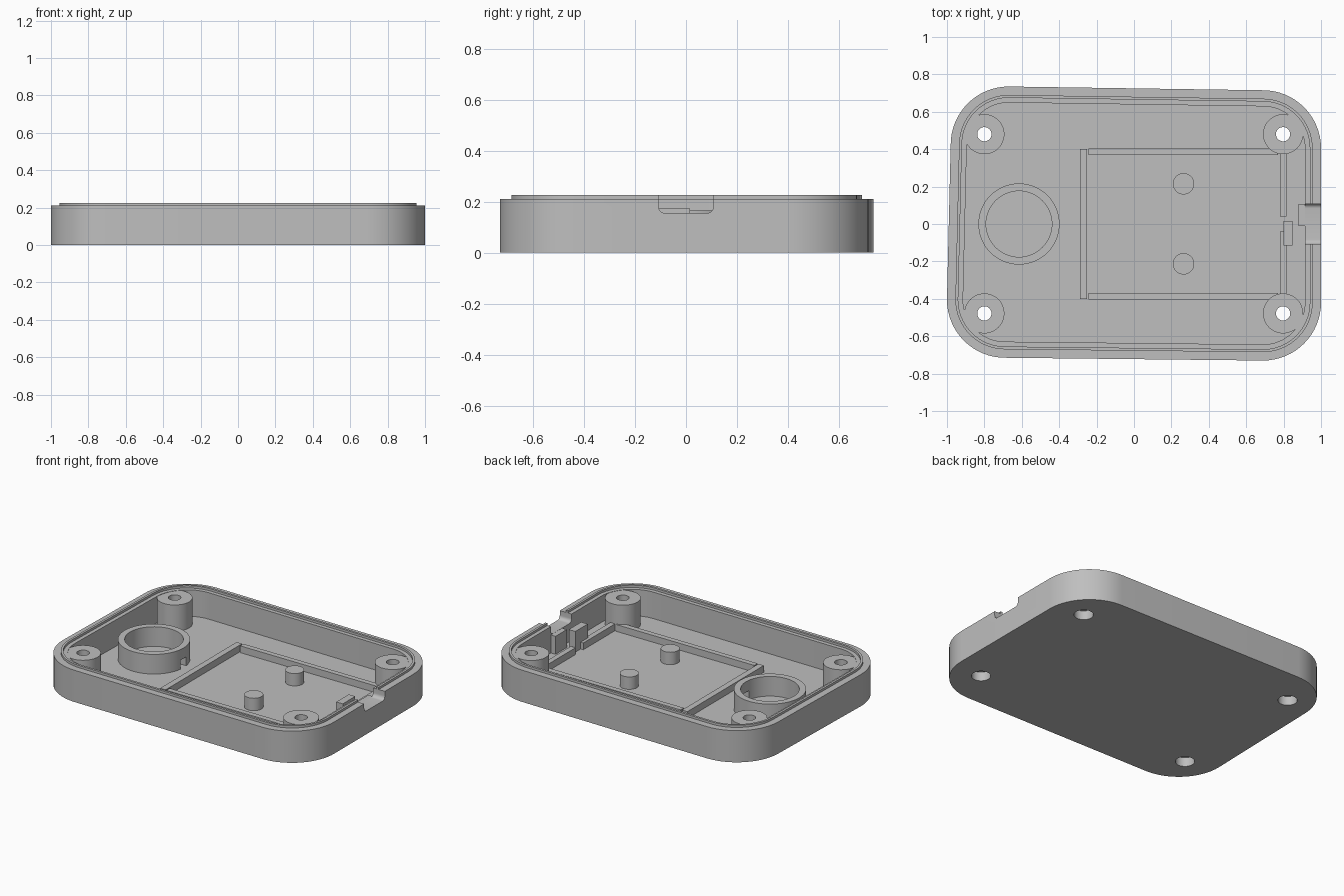
import bpy, bmesh
from math import pi, cos, sin

cube = bpy.data.objects.get("Cube")
if cube:
    bpy.data.objects.remove(cube, do_unlink=True)

grey = bpy.data.materials.new("matte grey")
grey.use_nodes = True
colour = (0.52, 0.52, 0.52, 1)
grey.diffuse_color = colour
grey.node_tree.nodes["Principled BSDF"].inputs["Base Color"].default_value = colour


def loft(name, rings, closed=False):
    """Join rings of points into one solid; cap the ends unless it closes on itself."""
    bm = bmesh.new()
    loops = [[bm.verts.new(p) for p in ring] for ring in rings]
    pairs = list(zip(loops, loops[1:]))
    if closed:
        pairs.append((loops[-1], loops[0]))
    for a, b in pairs:
        n = len(a)
        for i in range(n):
            j = (i + 1) % n
            bm.faces.new((a[i], a[j], b[j], b[i]))
    if not closed:
        bm.faces.new(loops[0])
        bm.faces.new(loops[-1])
    bmesh.ops.recalc_face_normals(bm, faces=bm.faces)
    mesh = bpy.data.meshes.new(name)
    bm.to_mesh(mesh)
    bm.free()
    ob = bpy.data.objects.new(name, mesh)
    bpy.context.collection.objects.link(ob)
    mesh.materials.append(grey)
    return ob


def circle(x, y, z, r, n=48):
    return [(x + r * cos(2 * pi * i / n), y + r * sin(2 * pi * i / n), z)
            for i in range(n)]


def cylinder(name, x, y, r, z0, z1):
    return loft(name, [circle(x, y, z0, r), circle(x, y, z1, r)])


def box(name, x0, x1, y0, y1, z0, z1):
    base = [(x0, y0), (x1, y0), (x1, y1), (x0, y1)]
    return loft(name, [[(x, y, z) for x, y in base] for z in (z0, z1)])


def cut(ob, cutter):
    mod = ob.modifiers.new("cut", 'BOOLEAN')
    mod.operation = 'DIFFERENCE'
    mod.solver = 'EXACT'
    mod.object = cutter
    bpy.context.view_layer.objects.active = ob
    bpy.ops.object.modifier_apply(modifier=mod.name)


# Slightly skewed outline with round corners
CORNERS = [(0.69, 0.405), (-0.67, 0.425), (-0.69, -0.405), (0.69, -0.42)]
RADIUS, STEPS = 0.31, 16


def outline(inset, z):
    pts = []
    for k, (x, y) in enumerate(CORNERS):
        for i in range(STEPS + 1):
            a = pi / 2 * (k + i / STEPS)
            r = RADIUS - inset
            pts.append((x + r * cos(a), y + r * sin(a), z))
    return pts


FLOOR, RIM, LIP = 0.035, 0.21, 0.225

# Tray with raised sealing lip
tray = loft("tray", [outline(i, z) for i, z in (
    (0, 0), (0, RIM), (0.045, RIM), (0.045, LIP),
    (0.06, LIP), (0.06, RIM), (0.086, RIM), (0.086, FLOOR))])

# Cable opening with rounded lower corners
lo, hi, r = 0.155, 0.3, 0.025
profile = [(-0.108, hi)]
for side, start in ((-1, pi), (1, 1.5 * pi)):
    for i in range(7):
        a = start + pi / 2 * i / 6
        profile.append((side * (0.108 - r) + r * cos(a), lo + r + r * sin(a)))
profile.append((0.108, hi))
opening = loft("opening_cutter", [[(x, y, z) for y, z in profile] for x in (0.88, 1.1)])
cut(tray, opening)
helpers = [opening]
smooth = [tray]

# Screw bosses with through holes and counterbores
for x, side in ((-0.8, "right"), (0.797, "left")):
    for y, end in ((-0.478, "front"), (0.48, "back")):
        boss = cylinder(f"boss_{end}_{side}", x, y, 0.107, 0.02, RIM - 0.002)
        smooth.append(boss)
        hole = loft("hole_cutter", [circle(x, y, z, q) for z, q in (
            (-0.1, 0.058), (0.06, 0.058), (0.06, 0.038), (0.4, 0.038))])
        cut(tray, hole)
        cut(boss, hole)
        helpers.append(hole)

# Round holder with a wire slot at its foot
RX, RO, RI, RT = -0.615, 0.217, 0.176, 0.165
holder = loft("round_holder", [circle(RX, 0, z, q, 64) for q, z in (
    (RO, 0.03), (RO, RT), (RI, RT), (RI, 0.03))], closed=True)
slot = box("slot_cutter", -0.5, -0.35, -0.03, 0.03, 0, 0.095)
cut(holder, slot)
helpers.append(slot)
smooth.append(holder)

# Support pegs
for y, end in ((-0.213, "front"), (0.215, "back")):
    smooth.append(cylinder(f"peg_{end}", 0.265, y, 0.057, 0.02, 0.117))

# Low frame around the board
FT = 0.08
box("frame_inner", -0.29, -0.25, -0.4, 0.4, 0.02, FT)
for s, end in ((-1, "front"), (1, "back")):
    box(f"frame_{end}", -0.242, 0.77, *sorted((s * 0.368, s * 0.403)), 0.02, FT)
    box(f"frame_outer_{end}", 0.78, 0.815, *sorted((s * 0.04, s * 0.38)), 0.02, FT)

# Staggered cable clamps by the opening
box("clamp_inner", 0.8, 0.848, -0.115, 0.015, 0.02, 0.172)
box("clamp_outer", 0.88, 0.93, -0.01, 0.108, 0.02, 0.154)

for h in helpers:
    bpy.data.objects.remove(h, do_unlink=True)

for ob in smooth:
    bpy.ops.object.select_all(action='DESELECT')
    ob.select_set(True)
    bpy.context.view_layer.objects.active = ob
    bpy.ops.object.shade_smooth_by_angle(angle=0.6)
